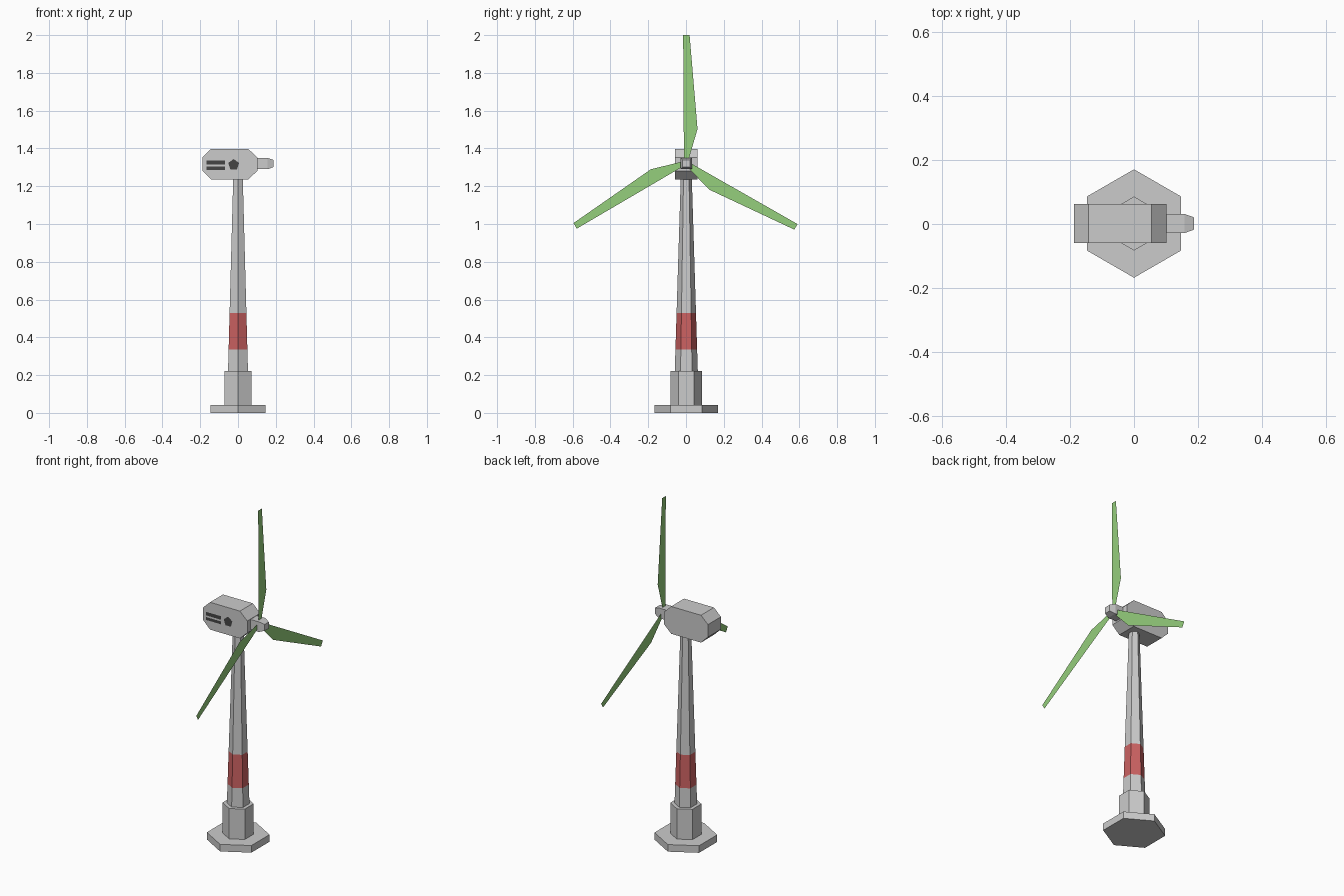
import bpy
from math import sin, cos, pi, radians
from mathutils import Vector, Matrix

if "Cube" in bpy.data.objects:
    bpy.data.objects.remove(bpy.data.objects["Cube"])

YC = 0.0015          # tower axis
HUB = Vector((0.143, -0.001, 1.325))


def material(name, rgb):
    m = bpy.data.materials.new(name)
    m.diffuse_color = (*rgb, 1)
    m.use_nodes = True
    m.node_tree.nodes["Principled BSDF"].inputs["Base Color"].default_value = m.diffuse_color
    return m


green = material("blade_green", (0.30, 0.62, 0.20))
red = material("band_red", (0.60, 0.12, 0.12))
dark = material("vent_dark", (0.06, 0.06, 0.06))


def add_mesh(name, verts, faces, mat=None):
    me = bpy.data.meshes.new(name)
    me.from_pydata([tuple(v) for v in verts], [], faces)
    if mat:
        me.materials.append(mat)
    ob = bpy.data.objects.new(name, me)
    bpy.context.collection.objects.link(ob)
    return ob


def loft(name, rings, caps=True, mat=None):
    """Join equal-length rings (counter-clockwise seen from the last ring)."""
    n = len(rings[0])
    faces = [(k * n + i, k * n + (i + 1) % n, (k + 1) * n + (i + 1) % n, (k + 1) * n + i)
             for k in range(len(rings) - 1) for i in range(n)]
    if caps:
        last = (len(rings) - 1) * n
        faces += [tuple(reversed(range(n))), tuple(range(last, last + n))]
    return add_mesh(name, [v for r in rings for v in r], faces, mat)


def hexagon(r, z):
    return [(r * cos(pi / 2 + i * pi / 3), YC + r * sin(pi / 2 + i * pi / 3), z) for i in range(6)]


def tower_ring(z):
    return hexagon(0.061 + (0.029 - 0.061) * (z - 0.22) / 1.03, z)


# Foundation and tower
loft("foundation_slab", [hexagon(0.169, 0), hexagon(0.169, 0.042)])
loft("plinth", [hexagon(0.084, 0.042), hexagon(0.084, 0.222)])
for name, z0, z1, mat in (("tower_lower", 0.222, 0.335, None),
                          ("tower_band", 0.335, 0.53, red),
                          ("tower_upper", 0.53, 1.25, None)):
    loft(name, [tower_ring(z0), tower_ring(z1)], caps=False, mat=mat)

# Nacelle: chamfered side profile extruded across y
profile = [(-0.142, 1.236), (-0.1875, 1.281), (-0.1875, 1.355), (-0.142, 1.398),
           (0.054, 1.398), (0.102, 1.352), (0.102, 1.281), (0.054, 1.236)]
loft("nacelle", [[(x, y, z) for x, z in profile] for y in (YC - 0.0605, YC + 0.0605)])

# Hub with tapered nose
loft("hub", [[(x, YC + h * a, 1.32 + h * b) for a, b in ((-1, -1), (1, -1), (1, 1), (-1, 1))]
             for x, h in ((0.102, 0.030), (0.157, 0.030), (0.1875, 0.019))])

# Three flat blades
blade = [(-0.010, 0.01), (0.013, 0.01), (0.062, 0.178), (0.020, 0.675), (-0.014, 0.675)]
for i in range(3):
    rot = Matrix.Rotation(radians(120 * i), 3, 'X')
    add_mesh(f"blade_{i + 1}", [HUB + rot @ Vector((0, u, r)) for u, r in blade],
             [tuple(range(5))], green)

# Vents and round grille on the front side of the nacelle
yf = YC - 0.0615
for name, z0, z1 in (("vent_upper", 1.314, 1.335), ("vent_lower", 1.287, 1.304)):
    add_mesh(name, [(-0.167, yf, z0), (-0.07, yf, z0), (-0.07, yf, z1), (-0.167, yf, z1)],
             [(0, 1, 2, 3)], dark)
add_mesh("grille", [(-0.023 + 0.03 * cos(pi / 2 + i * 2 * pi / 5), yf,
                     1.314 + 0.03 * sin(pi / 2 + i * 2 * pi / 5)) for i in range(5)],
         [tuple(range(5))], dark)
